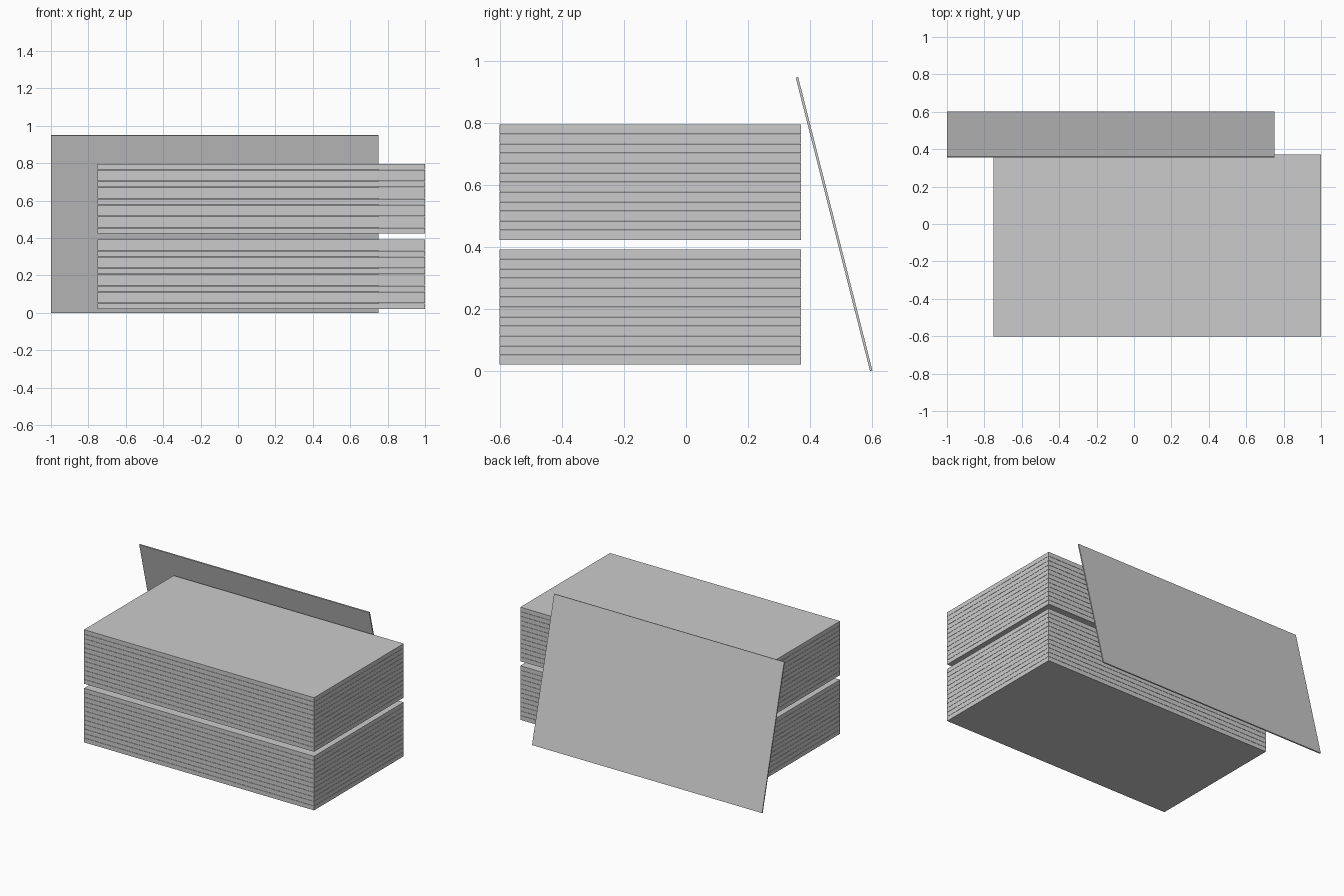
import bpy, math

if "Cube" in bpy.data.objects:
    bpy.data.objects.remove(bpy.data.objects["Cube"])


def box(name, size, loc, rot=(0, 0, 0)):
    bpy.ops.mesh.primitive_cube_add(size=1, location=loc, rotation=rot)
    ob = bpy.context.object
    ob.name = name
    ob.scale = size
    bpy.ops.object.transform_apply(location=False, rotation=False, scale=True)
    return ob


LENGTH, WIDTH = 1.75, 0.974
THICK, PITCH, COUNT = 0.0295, 0.0311, 12

# two stacks of loose boards, a thin air gap between the boards
for stack, base in (("lower", 0.021), ("upper", 0.424)):
    for i in range(COUNT):
        box(f"{stack}_board_{i + 1}", (LENGTH, WIDTH, THICK),
            (0.125, -0.115, base + THICK / 2 + i * PITCH))

# thin sheet leaning towards the back of the stacks
tilt = math.radians(14.2)
thin = 0.008
height = (0.95 - thin * math.sin(tilt)) / math.cos(tilt)
span = height * math.sin(tilt) + thin * math.cos(tilt)
box("leaning_sheet", (LENGTH, thin, height),
    (-0.125, 0.602 - span / 2, 0.475), (tilt, 0, 0))
